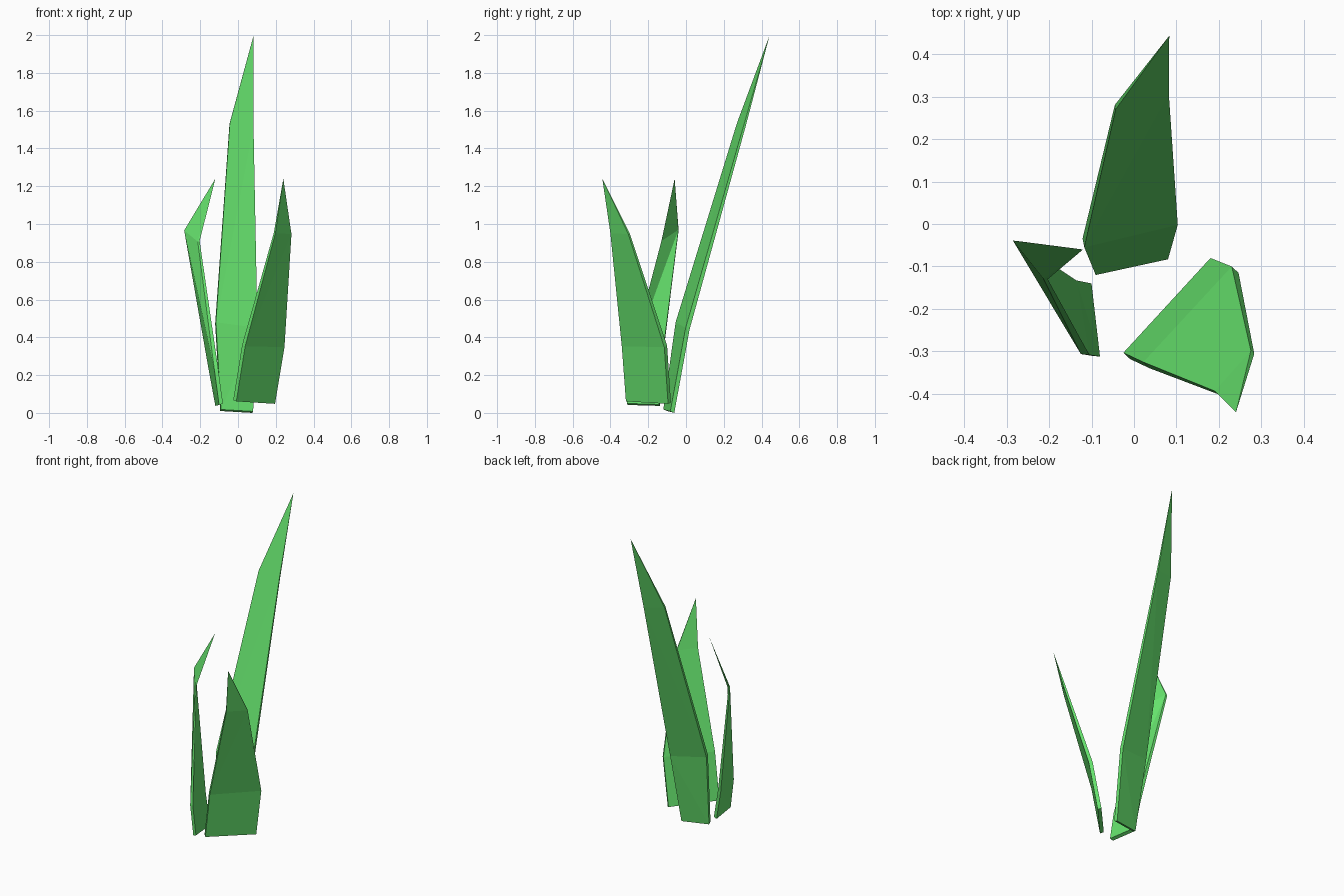
import bpy, bmesh
from mathutils import Vector

if "Cube" in bpy.data.objects:
    bpy.data.objects.remove(bpy.data.objects["Cube"])

green = bpy.data.materials.new("leaf_green")
green.diffuse_color = (0.13, 0.75, 0.15, 1)
green.use_nodes = True
green.node_tree.nodes["Principled BSDF"].inputs["Base Color"].default_value = green.diffuse_color


def blade(name, rows, tip, thickness, flip=False):
    """Thin faceted leaf: three edge pairs, a thickness vector, one tip point."""
    bm = bmesh.new()
    rings = []
    for (a, b), k in zip(rows, (1.0, 1.0, 0.5)):
        off = Vector(thickness) * k
        a, b = Vector(a), Vector(b)
        rings.append([bm.verts.new(p) for p in (a, b, b + off, a + off)])
    top = bm.verts.new(tip)
    bm.faces.new(rings[0])
    for lo, hi in zip(rings, rings[1:]):
        for i in range(4):
            j = (i + 1) % 4
            # pick the fold diagonal so front and back crease the same way
            if (i in (0, 1)) != flip:
                bm.faces.new((lo[i], lo[j], hi[j]))
                bm.faces.new((lo[i], hi[j], hi[i]))
            else:
                bm.faces.new((lo[i], lo[j], hi[i]))
                bm.faces.new((lo[j], hi[j], hi[i]))
    for i in range(4):
        bm.faces.new((rings[-1][i], rings[-1][(i + 1) % 4], top))
    bmesh.ops.recalc_face_normals(bm, faces=bm.faces)
    mesh = bpy.data.meshes.new(name)
    bm.to_mesh(mesh)
    bm.free()
    mesh.materials.append(green)
    obj = bpy.data.objects.new(name, mesh)
    bpy.context.collection.objects.link(obj)


# Tall blade leaning backward
blade("tall_blade",
      [((-0.09, -0.12, 0.018), (0.08, -0.083, 0.008)),
       ((-0.117, -0.055, 0.48), (0.103, -0.002, 0.45)),
       ((-0.043, 0.27, 1.535), (0.082, 0.305, 1.52))],
      (0.083, 0.443, 2.0), (-0.004, 0.021, -0.008))

# Right blade leaning outward to the front right
blade("right_blade",
      [((-0.025, -0.303, 0.068), (0.18, -0.08, 0.055)),
       ((0.022, -0.325, 0.36), (0.23, -0.1, 0.355)),
       ((0.19, -0.393, 0.955), (0.275, -0.298, 0.95))],
      (0.24, -0.443, 1.24), (0.016, -0.015, -0.007))

# Left blade twisting outward, with its tip folded back in
blade("left_blade",
      [((-0.08, -0.312, 0.05), (-0.1, -0.14, 0.045)),
       ((-0.105, -0.308, 0.235), (-0.135, -0.133, 0.235)),
       ((-0.203, -0.13, 0.91), (-0.275, -0.04, 0.97))],
      (-0.12, -0.06, 1.24), (-0.02, 0.002, -0.008))
